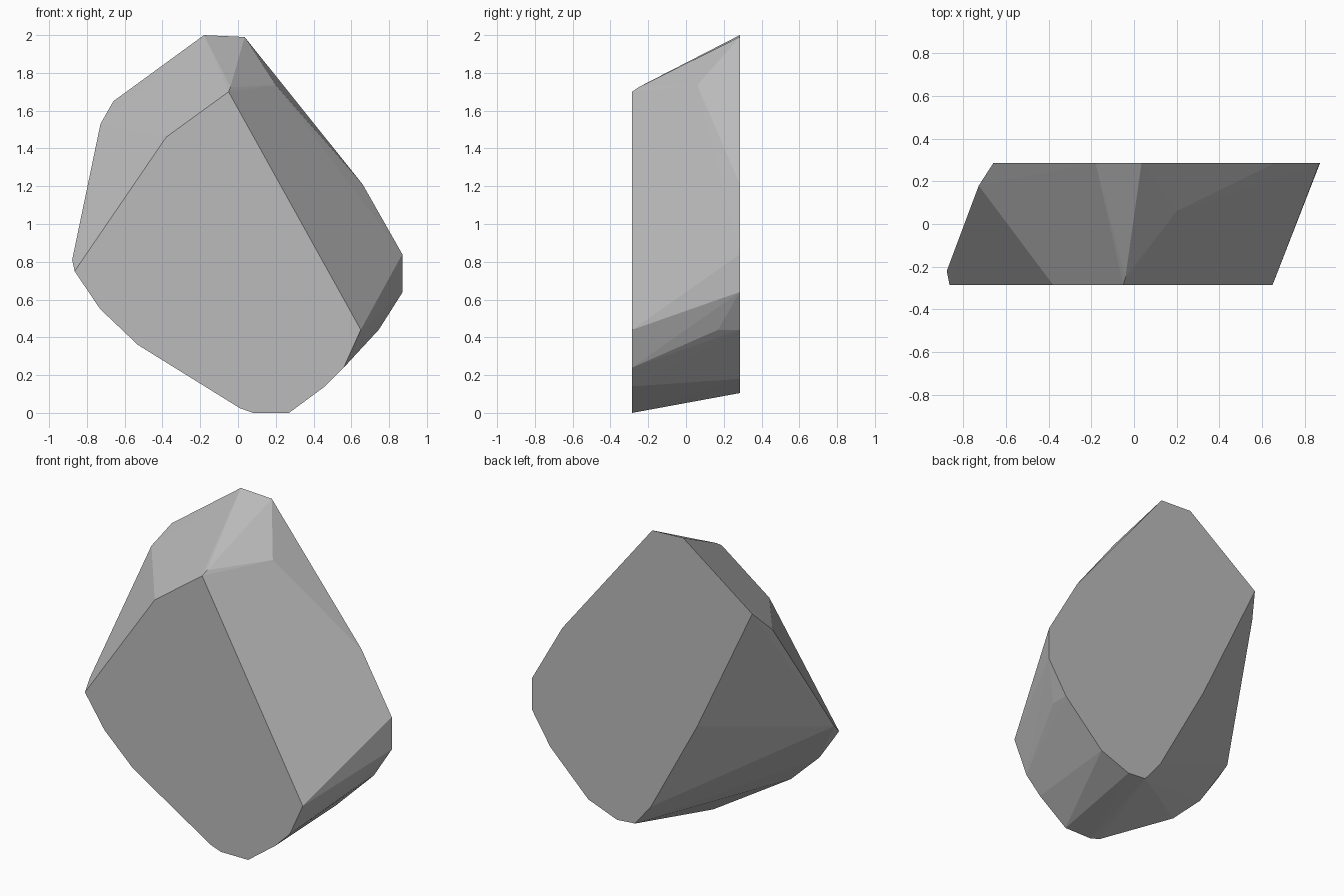
import bpy
import bmesh
import math

if "Cube" in bpy.data.objects:
    bpy.data.objects.remove(bpy.data.objects["Cube"])

HALF = 0.285  # half the rock's depth

# Flat front and back outlines as (x, z)
front = [(-0.865, 0.75), (-0.38, 1.46), (-0.05, 1.70), (0.65, 0.44), (0.56, 0.24),
         (0.46, 0.14), (0.27, 0.0), (0.08, 0.0), (0.01, 0.025), (-0.53, 0.36), (-0.73, 0.55)]
back = [(-0.66, 1.65), (-0.18, 2.0), (0.035, 1.99), (0.66, 1.21), (0.87, 0.84), (0.872, 0.64),
        (0.745, 0.44), (0.48, 0.18), (0.28, 0.105), (0.155, 0.115), (0.045, 0.25), (-0.277, 0.84)]
# Corners between the two faces
middle = [(-0.728, 0.18, 1.53), (-0.878, -0.22, 0.81), (-0.04, -0.25, 1.725),
          (0.20, 0.06, 1.735), (0.745, 0.17, 0.44)]

# Chipped boulder: convex hull with coplanar triangles merged
bm = bmesh.new()
points = [(x, -HALF, z) for x, z in front] + [(x, HALF, z) for x, z in back] + middle
for p in points:
    bm.verts.new(p)
result = bmesh.ops.convex_hull(bm, input=bm.verts)
loose = {g for g in result["geom_interior"] + result["geom_unused"]
         if isinstance(g, bmesh.types.BMVert)}
bmesh.ops.delete(bm, geom=list(loose), context='VERTS')
bmesh.ops.dissolve_limit(bm, angle_limit=math.radians(0.5), verts=bm.verts, edges=bm.edges)
bmesh.ops.recalc_face_normals(bm, faces=bm.faces)

mesh = bpy.data.meshes.new("rock")
bm.to_mesh(mesh)
bm.free()
rock = bpy.data.objects.new("rock", mesh)
bpy.context.collection.objects.link(rock)

# Plain stone grey
stone = bpy.data.materials.new("stone grey")
stone.diffuse_color = (0.5, 0.5, 0.5, 1)
stone.use_nodes = True
stone.node_tree.nodes["Principled BSDF"].inputs["Base Color"].default_value = stone.diffuse_color
mesh.materials.append(stone)
